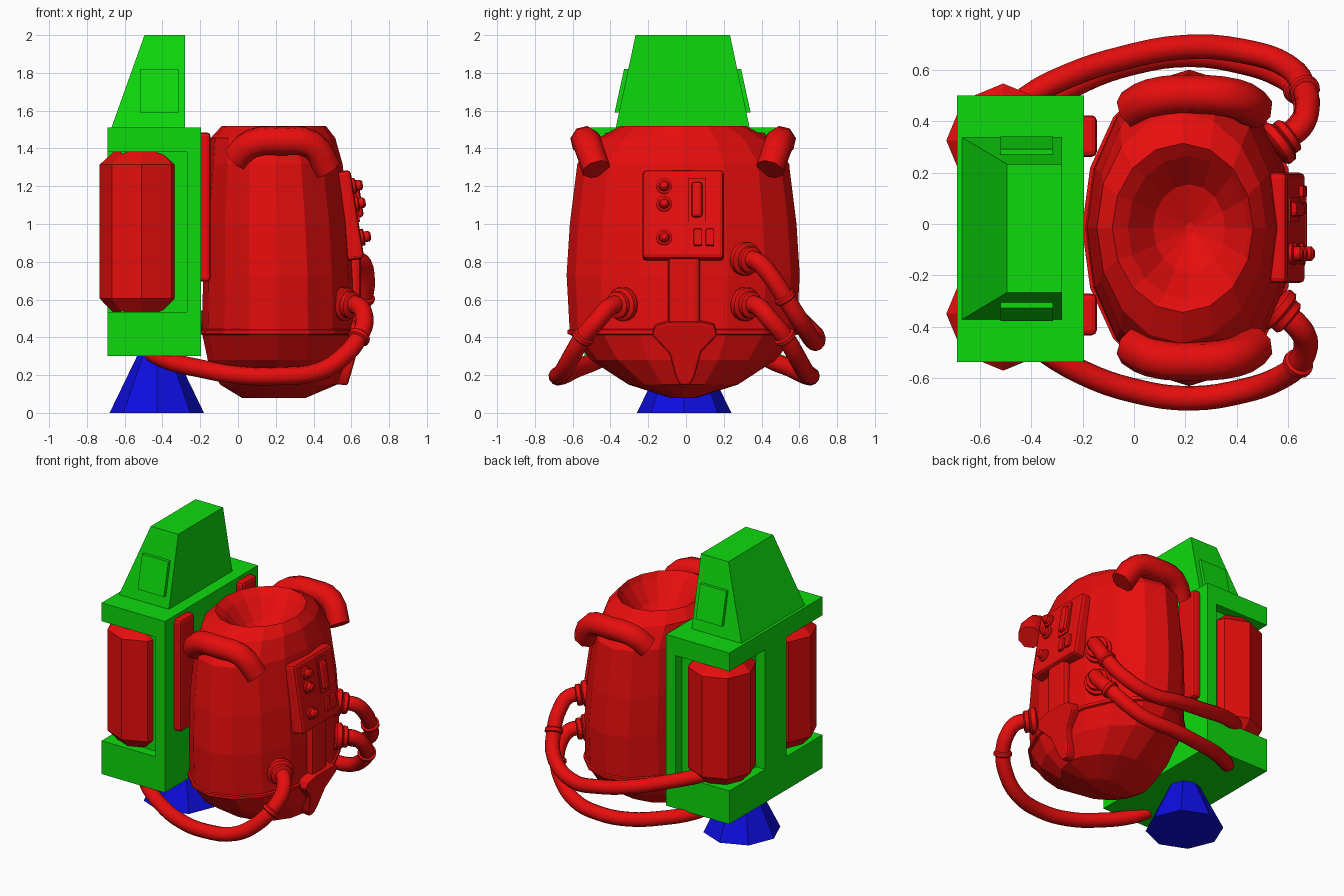
import bpy, bmesh, math
from mathutils import Matrix, Vector

if "Cube" in bpy.data.objects:
    bpy.data.objects.remove(bpy.data.objects["Cube"])

Y0 = -0.015  # symmetry plane of the model


def material(name, rgb):
    m = bpy.data.materials.new(name)
    m.diffuse_color = (*rgb, 1)
    m.use_nodes = True
    m.node_tree.nodes["Principled BSDF"].inputs["Base Color"].default_value = m.diffuse_color
    return m


RED = material("red", (0.8, 0.004, 0.004))
GREEN = material("green", (0.004, 0.7, 0.004))
BLUE = material("blue", (0.004, 0.004, 0.75))


def finish(name, bm, mat, smooth=None):
    bmesh.ops.recalc_face_normals(bm, faces=bm.faces)
    me = bpy.data.meshes.new(name)
    bm.to_mesh(me)
    bm.free()
    ob = bpy.data.objects.new(name, me)
    bpy.context.collection.objects.link(ob)
    me.materials.append(mat)
    if smooth:
        shade(ob, smooth)
    return ob


def shade(ob, angle):
    bpy.ops.object.select_all(action='DESELECT')
    ob.select_set(True)
    bpy.context.view_layer.objects.active = ob
    bpy.ops.object.shade_smooth_by_angle(angle=math.radians(angle))


def box(name, center, size, mat, bevel=0.0, matrix=Matrix()):
    bm = bmesh.new()
    bmesh.ops.create_cube(bm, size=1, matrix=Matrix.Diagonal((*size, 1)))
    if bevel:
        bmesh.ops.bevel(bm, geom=bm.edges[:], offset=bevel, segments=2, profile=0.5, affect='EDGES')
    bm.transform(matrix @ Matrix.Translation(center))
    return finish(name, bm, mat)


def prism(name, pts, vec, mat, bevel=0.0):
    bm = bmesh.new()
    face = bm.faces.new([bm.verts.new(p) for p in pts])
    new = bmesh.ops.extrude_face_region(bm, geom=[face], use_keep_orig=True)["geom"]
    bmesh.ops.translate(bm, vec=vec, verts=[v for v in new if isinstance(v, bmesh.types.BMVert)])
    if bevel:
        bmesh.ops.recalc_face_normals(bm, faces=bm.faces)
        bmesh.ops.bevel(bm, geom=bm.edges[:], offset=bevel, segments=2, profile=0.5, affect='EDGES')
    return finish(name, bm, mat)


def loft(name, rings, n, mat, matrix=Matrix(), smooth=None):
    """Skin elliptical rings (z, cx, cy, rx, ry) and cap both ends."""
    bm = bmesh.new()
    loops = [[bm.verts.new((cx + rx * math.cos(2 * math.pi * i / n),
                            cy + ry * math.sin(2 * math.pi * i / n), z)) for i in range(n)]
             for z, cx, cy, rx, ry in rings]
    for a, b in zip(loops, loops[1:]):
        for i in range(n):
            j = (i + 1) % n
            bm.faces.new((a[i], a[j], b[j], b[i]))
    bm.faces.new(loops[0])
    bm.faces.new(loops[-1])
    bm.transform(matrix)
    return finish(name, bm, mat, smooth)


def tube(name, pts, radius, mat, sides=2, res=4, smooth=None):
    cu = bpy.data.curves.new(name, 'CURVE')
    cu.dimensions = '3D'
    cu.bevel_depth, cu.bevel_resolution, cu.resolution_u = radius, sides, res
    cu.use_fill_caps = True
    sp = cu.splines.new('BEZIER')
    sp.bezier_points.add(len(pts) - 1)
    for bp, p in zip(sp.bezier_points, pts):
        bp.co = p
        bp.handle_left_type = bp.handle_right_type = 'AUTO'
    ob = bpy.data.objects.new(name, cu)
    bpy.context.collection.objects.link(ob)
    bpy.ops.object.select_all(action='DESELECT')
    ob.select_set(True)
    bpy.context.view_layer.objects.active = ob
    bpy.ops.object.convert(target='MESH')
    ob = bpy.context.view_layer.objects.active
    if not ob.data.materials:
        ob.data.materials.append(mat)
    if smooth:
        shade(ob, smooth)
    return ob


def collar(name, at, direction, radius, depth):
    m = Matrix.Translation(at) @ Vector(direction).to_track_quat('Z', 'Y').to_matrix().to_4x4()
    h = depth / 2
    loft(name, [(-h, 0, 0, radius * .85, radius * .85), (-h * .6, 0, 0, radius, radius),
                (h * .6, 0, 0, radius, radius), (h, 0, 0, radius * .85, radius * .85)], 14, RED, m, 50)


# Rocket pack housing: bottom slab, recessed middle, top slab
box("housing_bottom", (-.4425, -.018, .4175), (.495, 1.04, .235), GREEN)
box("housing_top", (-.4425, -.018, 1.445), (.495, 1.04, .13), GREEN)
half = [(-.195, .52), (-.27, .52), (-.27, .45), (-.62, .45), (-.62, .12), (-.69, .12)]
plan = half + [(x, -y) for x, y in reversed(half)]
prism("housing_middle", [(x, y - .018, .535) for x, y in plan], (0, 0, .845), GREEN)

# Sloped tower on the housing
bm = bmesh.new()
lo = [bm.verts.new((x, y, 1.51)) for x, y in ((-.67, -.372), (-.28, -.372), (-.28, .337), (-.67, .337))]
hi = [bm.verts.new((x, y, 2.0)) for x, y in ((-.495, -.267), (-.28, -.267), (-.28, .233), (-.495, .233))]
bm.faces.new(lo)
bm.faces.new(hi)
for i in range(4):
    j = (i + 1) % 4
    bm.faces.new((lo[i], lo[j], hi[j], hi[i]))
finish("housing_tower", bm, GREEN)

for s, side in ((-1, "front"), (1, "back")):
    # Tower side plate, leaning with the wall
    prism(f"tower_plate_{side}",
          [(x, -.018 + s * y, z) for x, y, z in ((-.52, .32, 1.59), (-.315, .32, 1.59),
                                                 (-.315, .27, 1.82), (-.52, .27, 1.82))],
          (0, s * .04, 0), GREEN)
    # Fuel tank
    cy = -.012 + s * .338
    loft(f"fuel_tank_{side}", [(.53, -.51, cy, .15, .15), (.605, -.51, cy, .222, .222),
                               (1.315, -.51, cy, .222, .222), (1.38, -.51, cy, .15, .15)], 8, RED)
    # Back pad between housing and body
    box(f"back_pad_{side}", (-.185, -.005 + s * .348, 1.09), (.08, .162, .79), RED, .02)
    # Shoulder loop
    tube(f"shoulder_loop_{side}",
         [(x, Y0 + s * y, z) for x, y, z in ((-.01, .46, 1.35), (.07, .505, 1.425), (.23, .52, 1.44),
                                             (.39, .505, 1.42), (.475, .46, 1.29))],
         .078, RED, 2, 3)

# Exhaust nozzle
loft("nozzle", [(0, -.43, -.01, .25, .25), (.31, -.43, -.01, .1, .1)], 8, BLUE)

# Torso shell with hollow neck opening
shell = [(.08, .19, .17, .07), (.15, .215, .31, .29), (.28, .215, .375, .49), (.42, .215, .405, .6),
         (.73, .215, .4, .617), (1.0, .207, .39, .6), (1.32, .198, .355, .56), (1.455, .185, .33, .45),
         (1.52, .19, .275, .33), (1.48, .21, .235, .28), (1.36, .215, .14, .17), (1.3, .22, .02, .02)]
loft("torso", [(z, cx, Y0, rx, ry) for z, cx, rx, ry in shell], 16, RED)
# Waist seam
loft("waist_seam", [(.41, .215, Y0, .395, .59), (.418, .215, Y0, .418, .612),
                    (.438, .215, Y0, .418, .612), (.447, .215, Y0, .395, .59)], 16, RED)

# Control panel, tilted to follow the chest
P = Matrix.Translation((.585, -.015, 1.045)) @ Matrix.Rotation(math.radians(-9), 4, 'Y')
box("control_panel", (0, 0, 0), (.095, .43, .475), RED, .02, P)
for i, (z, r) in enumerate(((.15, .042), (.055, .042), (-.125, .042))):
    m = P @ Matrix.Translation((.045, -.101, z)) @ Matrix.Rotation(math.pi / 2, 4, 'Y')
    loft(f"knob_{i}", [(0, 0, 0, r, r), (.015, 0, 0, r, r), (.02, 0, 0, r * .7, r * .7),
                       (.045, 0, 0, r * .65, r * .65), (.055, 0, 0, r * .4, r * .4)], 12, RED, m, 40)
box("slider_plate", (.048, .073, .075), (.015, .095, .235), RED, 0, P)
box("slider_pill", (.06, .073, .075), (.04, .06, .19), RED, .018, P)
for i, y in enumerate((.078, .142)):
    box(f"switch_{i}", (.05, y, -.125), (.03, .045, .09), RED, .006, P)

# Stem and spout below the panel
box("panel_stem", (.585, -.01, .64), (.13, .17, .38), RED, .025)
outline = [(-.18, .42), (-.165, .47), (-.09, .49), (.08, .49), (.15, .475), (.165, .42),
           (.08, .33), (.045, .2), (.02, .155), (-.03, .155), (-.055, .2), (-.085, .32)]
prism("spout", [(.55 + (z - .155) * .29 - .05, y, z) for y, z in outline], (.08, 0, -.01), RED, .012)

# Hoses from chest sockets round to the rocket pack
low = [(.57, .33, .575), (.64, .39, .565), (.67, .45, .5), (.64, .535, .4), (.56, .595, .3),
       (.43, .64, .22), (.22, .67, .195), (0, .64, .2), (-.2, .57, .235), (-.38, .46, .28), (-.46, .39, .32)]
high = [(.57, .33, .815), (.65, .39, .8), (.675, .455, .73), (.665, .535, .61), (.6, .625, .47),
        (.42, .685, .38), (.2, .7, .4), (-.05, .655, .45), (-.25, .59, .51), (-.42, .5, .56), (-.5, .42, .58)]
for name, path, s in (("front_hose", low, -1), ("back_lower_hose", low, 1), ("back_upper_hose", high, 1)):
    pts = [Vector((x, -.01 + s * y, z)) for x, y, z in path]
    tube(name, pts, .048, RED, 4, 4, 40)
    d = pts[1] - pts[0]
    collar(name + "_flange", pts[0] - d * .1, d, .09, .05)
    collar(name + "_socket", pts[0] + d * .35, d, .072, .04)
    collar(name + "_joint", pts[3], pts[4] - pts[2], .06, .035)
